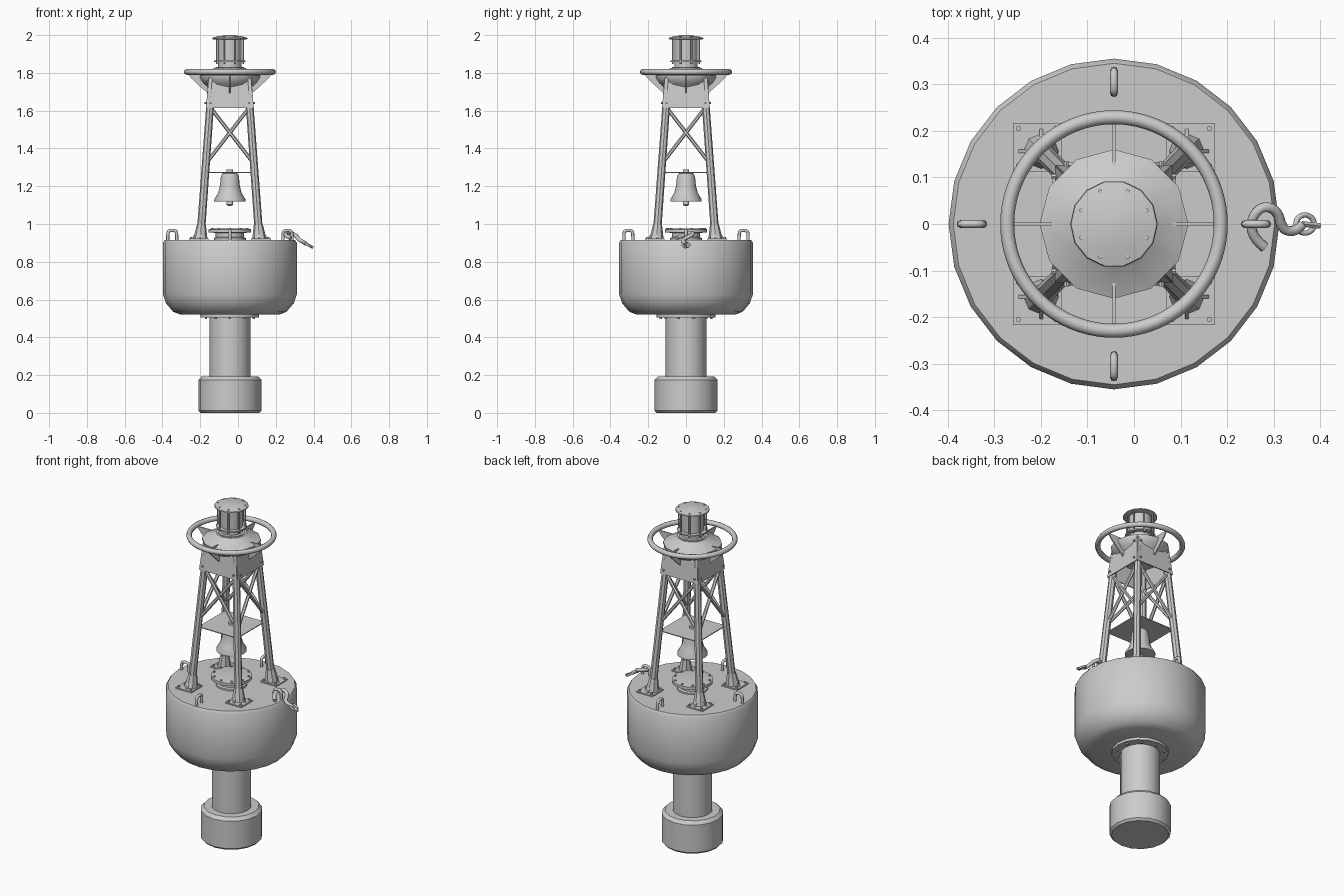
import bpy, bmesh, math
from mathutils import Vector

if "Cube" in bpy.data.objects:
    bpy.data.objects.remove(bpy.data.objects["Cube"])

CX = -0.043  # axis of the buoy
AXIS = Vector((CX, 0, 0))
QUARTERS = [i * math.pi / 2 for i in range(4)]
CORNERS = [(1, 1), (-1, 1), (-1, -1), (1, -1)]

grey = bpy.data.materials.new("plain grey")
grey.use_nodes = True
grey.diffuse_color = (0.6, 0.6, 0.6, 1)
grey.node_tree.nodes["Principled BSDF"].inputs["Base Color"].default_value = (0.6, 0.6, 0.6, 1)


def finish(name, bm, smooth=True):
    bmesh.ops.recalc_face_normals(bm, faces=bm.faces)
    mesh = bpy.data.meshes.new(name)
    bm.to_mesh(mesh)
    bm.free()
    mesh.materials.append(grey)
    ob = bpy.data.objects.new(name, mesh)
    bpy.context.collection.objects.link(ob)
    if smooth:
        bpy.ops.object.select_all(action="DESELECT")
        ob.select_set(True)
        bpy.context.view_layer.objects.active = ob
        bpy.ops.object.shade_smooth_by_angle(angle=math.radians(40))
    return ob


def lathe(name, profile, sides):
    """Turn a (radius, height) profile round the axis; close both ends."""
    bm = bmesh.new()
    rings = []
    for r, z in profile:
        rings.append([bm.verts.new((CX + r * math.cos(2 * math.pi * i / sides),
                                    r * math.sin(2 * math.pi * i / sides), z))
                      for i in range(sides)])
    for a, b in zip(rings, rings[1:]):
        for i in range(sides):
            j = (i + 1) % sides
            bm.faces.new((a[i], a[j], b[j], b[i]))
    bm.faces.new(rings[0])
    bm.faces.new(rings[-1])
    return finish(name, bm)


def bar(name, a, b, r1, r2=None, sides=8):
    a, b = Vector(a), Vector(b)
    bm = bmesh.new()
    bmesh.ops.create_cone(bm, cap_ends=True, segments=sides, radius1=r1,
                          radius2=r1 if r2 is None else r2, depth=(b - a).length)
    turn = (b - a).to_track_quat("Z", "Y").to_matrix().to_4x4()
    turn.translation = (a + b) / 2
    bm.transform(turn)
    return finish(name, bm)


def tube(name, points, radius, closed=False):
    curve = bpy.data.curves.new(name, "CURVE")
    curve.dimensions = "3D"
    curve.bevel_depth = radius
    curve.bevel_resolution = 2
    curve.resolution_u = 4
    curve.use_fill_caps = True
    line = curve.splines.new("NURBS")
    line.points.add(len(points) - 1)
    for p, co in zip(line.points, points):
        p.co = (*co, 1)
    line.order_u = 3
    line.use_endpoint_u = not closed
    line.use_cyclic_u = closed
    curve.materials.append(grey)
    ob = bpy.data.objects.new(name, curve)
    bpy.context.collection.objects.link(ob)
    return ob


def slab(name, corners, thickness, direction):
    """A thin plate: a flat outline pushed along a direction."""
    bm = bmesh.new()
    d = Vector(direction).normalized() * thickness
    face = bm.faces.new([bm.verts.new(Vector(c) - d / 2) for c in corners])
    new = bmesh.ops.extrude_face_region(bm, geom=[face])["geom"]
    bmesh.ops.translate(bm, vec=d, verts=[v for v in new if isinstance(v, bmesh.types.BMVert)])
    return finish(name, bm, smooth=False)


def bolts(name, count, radius, z, size=0.007, height=0.012):
    for i in range(count):
        a = 2 * math.pi * (i + 0.5) / count
        p = AXIS + Vector((radius * math.cos(a), radius * math.sin(a), z))
        bar(name, p, p + Vector((0, 0, height)), size, sides=6)


def square(h, z):
    return [AXIS + Vector((sx * h, sy * h, z)) for sx, sy in CORNERS]


# Floating body, tail tube and counterweight
lathe("hull", [(0.26, 0.52), (0.30, 0.535), (0.338, 0.58), (0.355, 0.63),
               (0.355, 0.90), (0.345, 0.915)], 24)
lathe("tail_flange", [(0.155, 0.505), (0.155, 0.522)], 16)
bolts("tail_flange_bolt", 10, 0.133, 0.496)
lathe("tail_tube", [(0.108, 0.17), (0.108, 0.515)], 16)
lathe("counterweight", [(0.155, 0), (0.167, 0.012), (0.167, 0.175), (0.15, 0.193)], 16)

# Deck hatch
lathe("hatch", [(0.085, 0.91), (0.085, 0.925), (0.075, 0.93), (0.075, 0.953),
                (0.112, 0.955), (0.112, 0.972), (0.09, 0.976)], 16)
bolts("hatch_bolt", 10, 0.098, 0.968)

# Tower legs with foot plates, sockets, fins and bolts
def leg_half(z):
    return 0.156 - (z - 0.92) * 0.0725


def leg_point(sx, sy, z):
    return AXIS + Vector((sx * leg_half(z), sy * leg_half(z), z))


for sx, sy in CORNERS:
    foot = leg_point(sx, sy, 0.92)
    bar("tower_leg", foot, leg_point(sx, sy, 1.78), 0.022, 0.02, sides=8)
    bar("leg_socket", foot, leg_point(sx, sy, 0.995), 0.038, 0.024, sides=8)
    mid = AXIS + Vector((sx * 0.165, sy * 0.165, 0.917))
    slab("foot_plate", [mid + Vector((px * 0.052, py * 0.052, 0)) for px, py in CORNERS],
         0.01, (0, 0, 1))
    for px, py in CORNERS:
        p = mid + Vector((px * 0.04, py * 0.04, 0))
        bar("foot_bolt", p, p + Vector((0, 0, 0.015)), 0.006, sides=6)
    for d in (Vector((sx, 0, 0)), Vector((0, sy, 0))):
        slab("foot_fin", [foot, foot + d * 0.05, foot + Vector((0, 0, 0.065))],
             0.008, (d.y, d.x, 0))

# Crossed braces on each side of the tower
for i in range(4):
    a, b = CORNERS[i], CORNERS[(i + 1) % 4]
    bar("cross_brace", leg_point(*a, 1.32), leg_point(*b, 1.62), 0.01, sides=6)
    bar("cross_brace", leg_point(*b, 1.32), leg_point(*a, 1.62), 0.01, sides=6)

# Bell hung from a thin square plate
slab("bell_plate", square(0.128, 1.272), 0.005, (0, 0, 1))
lathe("bell", [(0.07, 1.118), (0.083, 1.12), (0.083, 1.13), (0.062, 1.165), (0.053, 1.20),
               (0.048, 1.25), (0.04, 1.268), (0.017, 1.272), (0.017, 1.288)], 16)
lathe("clapper", [(0.008, 1.096), (0.017, 1.102), (0.017, 1.115), (0.008, 1.13)], 10)

# Sloping side panels at the head of the tower, open underneath
low, high = square(0.124, 1.615), square(0.108, 1.785)
for i in range(4):
    j = (i + 1) % 4
    out = (low[i] + low[j]) / 2 - AXIS
    slab("head_panel", [low[i], low[j], high[j], high[i]], 0.006, (out.x, out.y, 0))
    for side, top in ((0.08, 1.64), (0.92, 1.64), (0.08, 1.75), (0.92, 1.75)):
        t = (top - 1.615) / 0.17
        p = low[i].lerp(low[j], side).lerp(high[i].lerp(high[j], side), t)
        bar("panel_bolt", p, p + Vector((out.x, out.y, 0)).normalized() * 0.012, 0.006, sides=6)

# Conical platform, guard ring and its gusset brackets
lathe("platform", [(0.09, 1.70), (0.14, 1.745), (0.16, 1.775), (0.16, 1.785),
                   (0.10, 1.812), (0.085, 1.825)], 12)
for a in QUARTERS:
    d = Vector((math.cos(a), math.sin(a), 0))
    outline = [(0.10, 1.80), (0.225, 1.80), (0.205, 1.772), (0.155, 1.725), (0.115, 1.69)]
    slab("ring_bracket", [AXIS + d * r + Vector((0, 0, z)) for r, z in outline],
         0.007, (-d.y, d.x, 0))
ring_points = [AXIS + Vector((0.232 * math.cos(i * math.pi / 10),
                              0.232 * math.sin(i * math.pi / 10), 1.805)) for i in range(20)]
tube("guard_ring", ring_points, 0.015, closed=True)

# Lantern with caged rods and a low domed cap
lathe("lantern", [(0.075, 1.815), (0.075, 1.83), (0.062, 1.832), (0.062, 1.985)], 14)
lathe("lantern_collar", [(0.084, 1.858), (0.084, 1.865)], 14)
lathe("lantern_cap", [(0.085, 1.977), (0.094, 1.98), (0.092, 1.986),
                      (0.06, 1.994), (0.02, 2.0)], 14)
for i in range(8):
    a = math.pi * (i + 0.5) / 4
    p = AXIS + Vector((0.076 * math.cos(a), 0.076 * math.sin(a), 0))
    bar("cage_rod", p + Vector((0, 0, 1.848)), p + Vector((0, 0, 1.993)), 0.0045, sides=6)

# Lifting eyes around the deck
for a in QUARTERS:
    d = Vector((math.cos(a), math.sin(a), 0))
    arch = [(-0.024, 0.91), (-0.024, 0.945), (-0.02, 0.966), (0.02, 0.966),
            (0.024, 0.945), (0.024, 0.91)]
    tube("lifting_eye", [AXIS + d * (0.305 + x) + Vector((0, 0, z)) for x, z in arch], 0.0085)

# Mooring hook through one eye, with its link and pin
tube("mooring_hook", [(0.28, -0.05, 0.925), (0.255, -0.03, 0.935), (0.25, 0.01, 0.95),
                      (0.275, 0.04, 0.955), (0.308, 0.03, 0.94), (0.318, -0.012, 0.92),
                      (0.345, -0.018, 0.905), (0.36, -0.002, 0.895)], 0.011)
link = [(0.367 + 0.021 * math.cos(i * math.pi / 4), 0.021 * math.sin(i * math.pi / 4),
         0.89 - 0.012 * math.cos(i * math.pi / 4)) for i in range(8)]
tube("mooring_link", link, 0.006, closed=True)
bar("mooring_pin", (0.362, 0, 0.895), (0.398, -0.004, 0.875), 0.007, sides=6)
